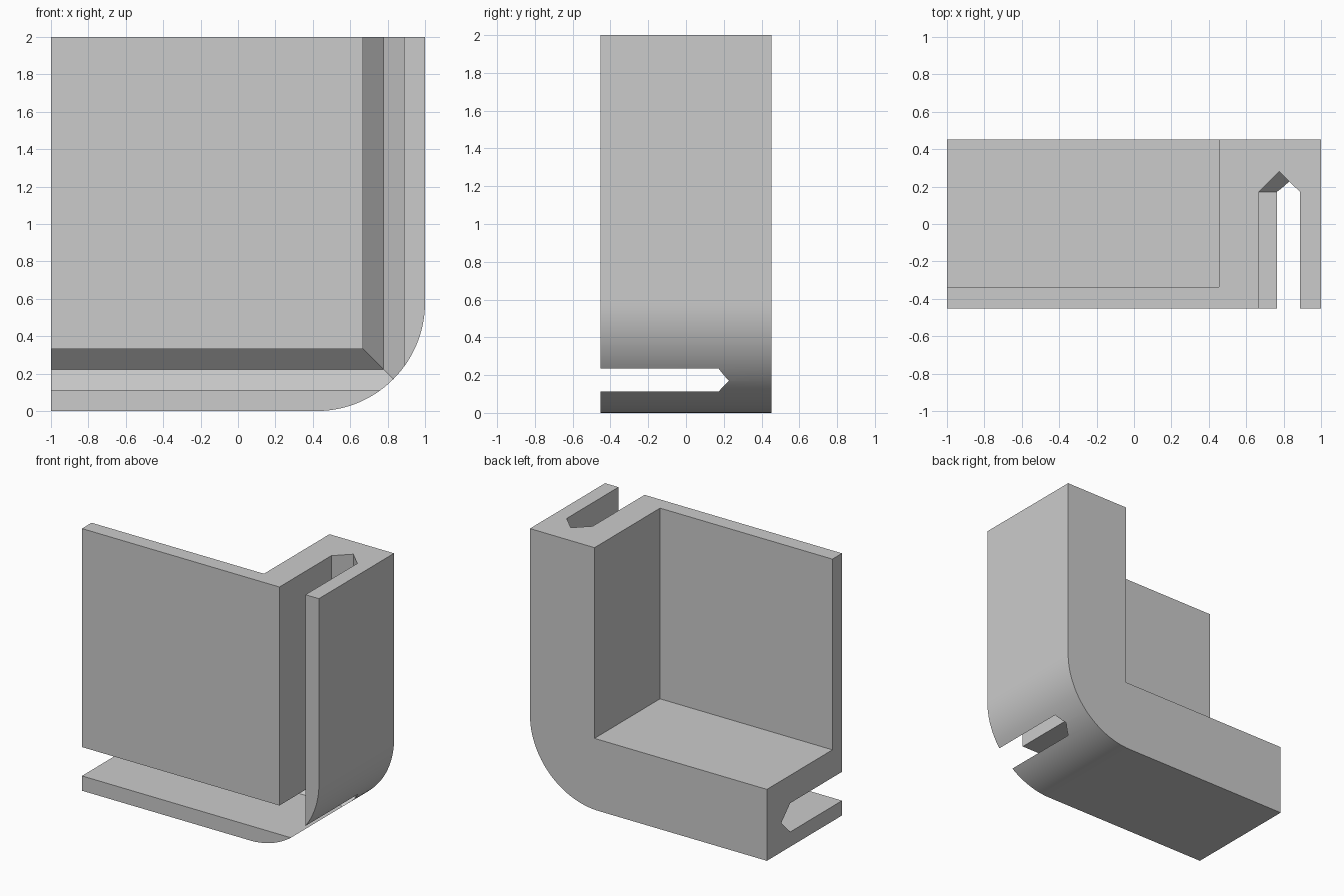
import bpy, bmesh, math

cube = bpy.data.objects.get("Cube")
if cube:
    bpy.data.objects.remove(cube, do_unlink=True)

HALF = 0.453      # half depth of the block
RADIUS = 0.58     # rounded outer corner
ARC_STEPS = 32

grey = bpy.data.materials.new("plain_grey")
grey.use_nodes = True
colour = (0.6, 0.6, 0.6, 1)
grey.diffuse_color = colour
grey.node_tree.nodes["Principled BSDF"].inputs["Base Color"].default_value = colour


def loft(name, rings):
    """Skin a row of matching rings and cap both ends."""
    bm = bmesh.new()
    rows = [[bm.verts.new(p) for p in ring] for ring in rings]
    n = len(rows[0])
    for a, b in zip(rows, rows[1:]):
        for i in range(n):
            j = (i + 1) % n
            bm.faces.new((a[i], a[j], b[j], b[i]))
    bm.faces.new(rows[0])
    bm.faces.new(rows[-1])
    bmesh.ops.recalc_face_normals(bm, faces=bm.faces)
    mesh = bpy.data.meshes.new(name)
    bm.to_mesh(mesh)
    bm.free()
    mesh.materials.append(grey)
    obj = bpy.data.objects.new(name, mesh)
    bpy.context.collection.objects.link(obj)
    return obj


def prism(name, outline, y0, y1):
    return loft(name, [[(x, y, z) for x, z in outline] for y in (y0, y1)])


# Block with one rounded lower corner
outline = [(-1, 2), (-1, 0)]
for i in range(ARC_STEPS + 1):
    a = math.pi / 2 * i / ARC_STEPS
    outline.append((1 - RADIUS + RADIUS * math.sin(a), RADIUS - RADIUS * math.cos(a)))
outline.append((1, 2))
body = prism("corner_bracket", outline, -HALF, HALF)

# Pocket open at the back, top and side, leaving a thin front plate
pocket = prism("pocket_cutter",
               [(-1.2, 2.2), (-1.2, 0.545), (0.455, 0.545), (0.455, 2.2)], -0.337, 0.7)

# Pointed slot following the bottom and right side, mitred at the corner
section = [(0.113, -0.7), (0.113, 0.172), (0.223, 0.28), (0.333, 0.172), (0.333, -0.7)]
slot = loft("slot_cutter", [
    [(-1.2, y, d) for d, y in section],
    [(1 - d, y, d) for d, y in section],
    [(1 - d, y, 2.2) for d, y in section],
])

bpy.ops.object.select_all(action='DESELECT')
body.select_set(True)
bpy.context.view_layer.objects.active = body
for cutter in (pocket, slot):
    cutter.hide_render = True
    mod = body.modifiers.new(cutter.name, 'BOOLEAN')
    mod.operation = 'DIFFERENCE'
    mod.solver = 'EXACT'
    mod.object = cutter
    bpy.ops.object.modifier_apply(modifier=mod.name)
    bpy.data.objects.remove(cutter, do_unlink=True)

bpy.ops.object.shade_smooth_by_angle(angle=math.radians(25))
